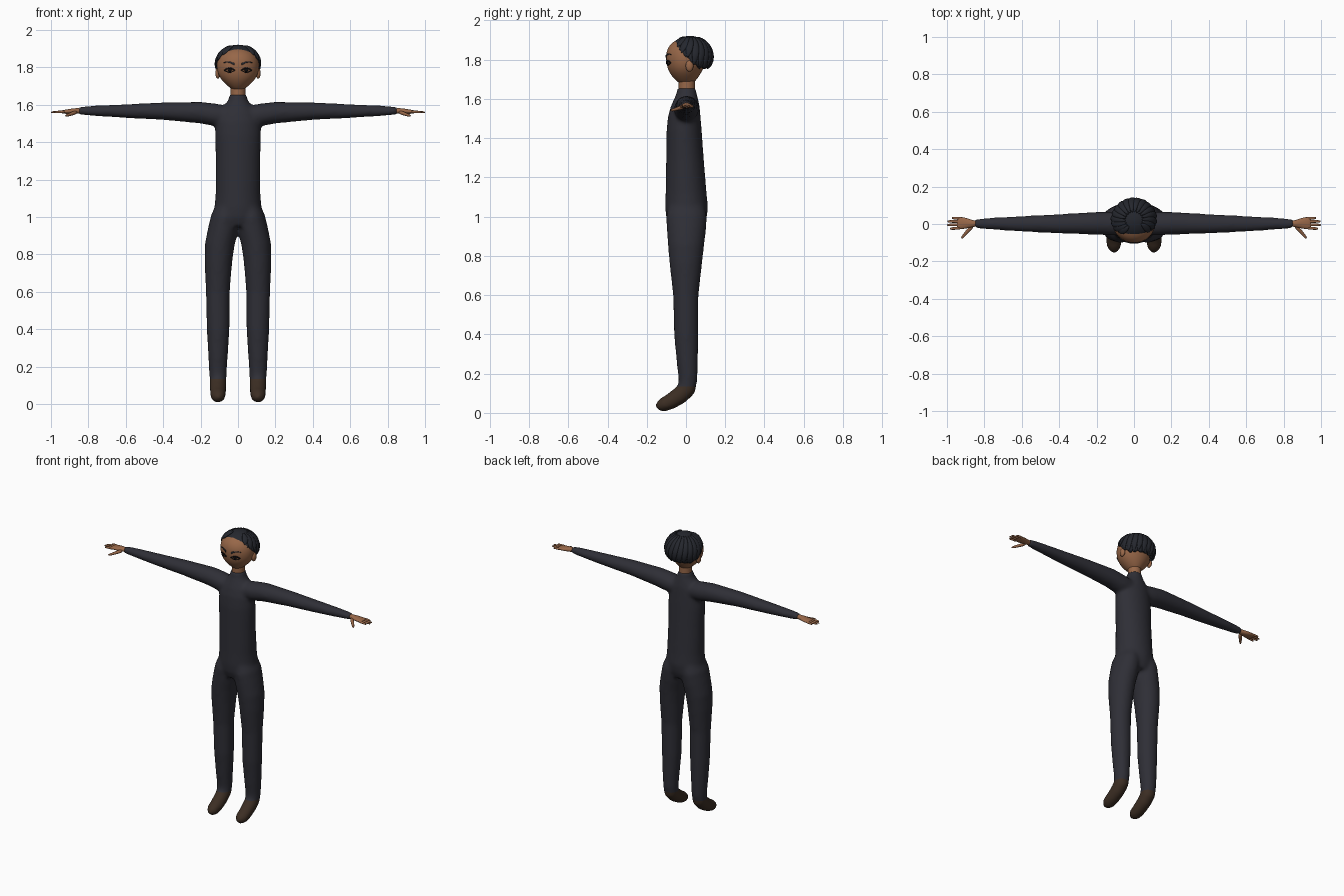
import bpy, bmesh, math
from mathutils import Vector
from mathutils.bvhtree import BVHTree

if "Cube" in bpy.data.objects:
    bpy.data.objects.remove(bpy.data.objects["Cube"])

X, Y, Z = Vector((1, 0, 0)), Vector((0, 1, 0)), Vector((0, 0, 1))


def material(name, rgb):
    m = bpy.data.materials.new(name)
    m.diffuse_color = (*rgb, 1)
    m.use_nodes = True
    m.node_tree.nodes["Principled BSDF"].inputs["Base Color"].default_value = m.diffuse_color
    return m


SUIT = material("charcoal_suit", (0.028, 0.028, 0.037))
SKIN = material("brown_skin", (0.31, 0.135, 0.065))
SHOE = material("dark_brown_shoe", (0.045, 0.027, 0.017))
HAIR = material("black_hair", (0.018, 0.020, 0.027))
INK = material("eye_black", (0.006, 0.005, 0.006))


def finish(bm, name, mats, subsurf=0):
    bmesh.ops.recalc_face_normals(bm, faces=bm.faces[:])
    me = bpy.data.meshes.new(name)
    for f in bm.faces:
        f.smooth = True
    bm.to_mesh(me)
    bm.free()
    for m in mats:
        me.materials.append(m)
    ob = bpy.data.objects.new(name, me)
    bpy.context.scene.collection.objects.link(ob)
    if subsurf:
        mod = ob.modifiers.new("soften", 'SUBSURF')
        mod.levels = mod.render_levels = subsurf
    return ob


def tube(bm, rings, ref, axis=None, n=16):
    """Closed tube through rings of (x, y, z, radius along ref, radius across)."""
    pts = [Vector(r[:3]) for r in rings]
    loops = []
    for i, r in enumerate(rings):
        d = axis or (pts[min(i + 1, len(pts) - 1)] - pts[max(i - 1, 0)]).normalized()
        u = (ref - d * ref.dot(d)).normalized()
        v = d.cross(u)
        loops.append([bm.verts.new(pts[i] + u * r[3] * math.cos(k * math.tau / n)
                                   + v * r[4] * math.sin(k * math.tau / n)) for k in range(n)])
    for a, b in zip(loops, loops[1:]):
        for k in range(n):
            bm.faces.new((a[k], a[(k + 1) % n], b[(k + 1) % n], b[k]))
    bm.faces.new(loops[0][::-1])
    bm.faces.new(loops[-1])


# Bodysuit with shoes: torso, legs and arms fused into one smooth skin
bm = bmesh.new()
torso = [(0.95, .09, -.085, .09), (1.0, .13, -.102, .107), (1.05, .126, -.106, .112),
         (1.12, .12, -.104, .105), (1.3, .119, -.101, .09), (1.44, .123, -.099, .08),
         (1.51, .12, -.092, .074), (1.56, .10, -.078, .07), (1.595, .075, -.063, .063),
         (1.625, .052, -.05, .055), (1.66, .044, -.043, .05)]
tube(bm, [(0, (f + b) / 2, z, w, (b - f) / 2) for z, w, f, b in torso], X, Z, 32)
legs = [(1.06, .055, .06, .003, .09), (1.0, .07, .074, .003, .104), (.93, .081, .08, .002, .1),
        (.85, .098, .079, .0, .092), (.76, .105, .074, -.001, .083), (.6, .108, .064, -.001, .065),
        (.4, .106, .061, .001, .062), (.25, .107, .052, .007, .054), (.17, .107, .047, .01, .048)]
for s in (1, -1):
    rings = [(s * x, y, z, rx, ry) for z, x, rx, y, ry in legs]
    rings += [(s * .107, .003, .122, .045, .048), (s * .107, -.03, .09, .044, .046),
              (s * .107, -.075, .06, .043, .041), (s * .107, -.115, .042, .04, .037),
              (s * .107, -.138, .034, .029, .027), (s * .107, -.152, .028, .012, .012)]
    tube(bm, rings, X, None, 24)
    arm = [(.02, .0, 1.535, .06, .05), (.12, .002, 1.546, .064, .06), (.2, .004, 1.558, .061, .058),
           (.4, .001, 1.566, .052, .047), (.6, .001, 1.566, .042, .037),
           (.8, .002, 1.568, .03, .026), (.855, .002, 1.568, .022, .021)]
    tube(bm, [(s * x, *r) for x, *r in arm], Y, None, 24)
raw = finish(bm, "suit_raw", [])
mod = raw.modifiers.new("fuse", 'REMESH')
mod.mode, mod.voxel_size = 'VOXEL', 0.011
mod = raw.modifiers.new("smooth", 'SMOOTH')
mod.factor, mod.iterations = 0.5, 8
dg = bpy.context.evaluated_depsgraph_get()
dg.update()
bm = bmesh.new()
bm.from_mesh(raw.evaluated_get(dg).to_mesh())
bpy.data.objects.remove(raw)
bmesh.ops.bisect_plane(bm, geom=bm.verts[:] + bm.edges[:] + bm.faces[:],
                       plane_co=(0, 0, .135), plane_no=(0, 0, 1))
for f in bm.faces:
    f.material_index = 1 if f.calc_center_median().z < .135 else 0
finish(bm, "bodysuit_and_shoes", [SUIT, SHOE])

# Hands: palm, four fingers, thumb
for s, side in ((1, "left"), (-1, "right")):
    bm = bmesh.new()
    palm = [(.835, .002, 1.568, .016, .015), (.865, .002, 1.567, .019, .016),
            (.89, .004, 1.565, .028, .015), (.92, .005, 1.563, .034, .012),
            (.94, .005, 1.562, .033, .009), (.947, .005, 1.562, .028, .005)]
    tube(bm, [(s * x, *r) for x, *r in palm], Y, X * s, 12)
    for y0, y1, tip in ((-.021, -.025, .985), (-.004, -.005, 1.0), (.013, .014, .998), (.03, .032, .975)):
        tube(bm, [(s * .92, y0, 1.562, .0085, .008), (s * .955, (y0 + y1) / 2, 1.562, .0085, .0075),
                  (s * (tip - .008), y1, 1.56, .0075, .0065), (s * tip, y1, 1.559, .0035, .003)], Y, None, 8)
    tube(bm, [(s * .862, -.008, 1.562, .012, .012), (s * .885, -.034, 1.553, .012, .011),
              (s * .905, -.056, 1.546, .009, .008), (s * .918, -.072, 1.542, .0075, .007),
              (s * .923, -.078, 1.541, .003, .003)], X, None, 8)
    finish(bm, side + "_hand", [SKIN], 1)

# Neck
bm = bmesh.new()
tube(bm, [(0, .004, z, .04, .042) for z in (1.6, 1.65, 1.7, 1.74)], X, Z, 24)
finish(bm, "neck", [SKIN])

# Head, narrowing to the chin
bm = bmesh.new()
skull = [(1.672, .012, -.018, .016), (1.68, .029, -.034, .036), (1.70, .055, -.059, .056),
         (1.73, .087, -.083, .076), (1.76, .106, -.096, .091), (1.80, .115, -.103, .108),
         (1.84, .112, -.101, .112), (1.87, .098, -.087, .105), (1.89, .076, -.066, .086),
         (1.905, .048, -.04, .06), (1.912, .018, -.01, .03)]
tube(bm, [(0, (f + b) / 2, z, w, (b - f) / 2) for z, w, f, b in skull], X, Z, 32)
head = finish(bm, "head", [SKIN], 1)

# Ears
for s, side in ((1, "left"), (-1, "right")):
    bm = bmesh.new()
    bmesh.ops.create_uvsphere(bm, u_segments=16, v_segments=10, radius=1)
    for v in bm.verts:
        v.co = Vector((s * .108 + v.co.x * .013, .018 + v.co.y * .02, 1.768 + v.co.z * .029))
    finish(bm, side + "_ear", [SKIN])

# Eyes and brows: thin plates laid on the face
dg = bpy.context.evaluated_depsgraph_get()
dg.update()
bvh = BVHTree.FromObject(head, dg)


def on_face(x, z):
    hit = bvh.ray_cast(Vector((x, -1, z)), Y)
    return hit[0] + hit[1] * .003


def stroke(bm, s, pts):
    rows = [[bm.verts.new(on_face(s * x, z + k * w)) for k in (-1, 1)] for x, z, w in pts]
    for a, b in zip(rows, rows[1:]):
        bm.faces.new((a[0], b[0], b[1], a[1]) if s > 0 else (a[1], b[1], b[0], a[0]))


def face_plate(bm, name, mat):
    ob = finish(bm, name, [mat])
    mod = ob.modifiers.new("thickness", 'SOLIDIFY')
    mod.thickness, mod.offset = .003, 0


for s, side in ((1, "left"), (-1, "right")):
    bm = bmesh.new()
    steps = [i / 8 for i in range(9)]
    stroke(bm, s, [(.016 + .056 * t, 1.784 + .012 * math.sin(math.pi * t), .0035) for t in steps])
    stroke(bm, s, [(.02 + .046 * t, 1.782 - .009 * math.sin(math.pi * t), .0018) for t in steps])
    ring = [bm.verts.new(on_face(s * (.043 + .0085 * math.cos(a)), 1.785 + .01 * math.sin(a)))
            for a in [k * s * math.tau / 12 for k in range(12)]]
    bm.faces.new(ring)
    face_plate(bm, side + "_eye", INK)
    bm = bmesh.new()
    stroke(bm, s, [(.018 + .056 * t, 1.816 + .012 * math.sin(2.4 * t), .0015 + .004 * (1 - t)) for t in steps])
    face_plate(bm, side + "_brow", HAIR)

# Hair cap: shell over the crown whose edge height depends on direction
C, R = Vector((0, .02, 1.813)), Vector((.119, .116, .108))
EDGE = ((0, 1.76), (60, 1.757), (85, 1.785), (100, 1.82), (120, 1.855), (145, 1.882), (180, 1.888))


def edge_tilt(a):
    deg = abs(math.degrees((a + math.pi) % math.tau - math.pi))
    for (d0, z0), (d1, z1) in zip(EDGE, EDGE[1:]):
        if deg <= d1:
            z = z0 + (z1 - z0) * (deg - d0) / (d1 - d0)
            break
    else:
        z = EDGE[-1][1]
    return math.acos((z - C.z) / R.z)


def scalp(a, t, lift=1.0):
    return C + Vector((R.x * math.sin(t) * math.sin(a), R.y * math.sin(t) * math.cos(a),
                       R.z * math.cos(t))) * lift


bm = bmesh.new()
N, M = 72, 12
top = bm.verts.new(scalp(0, 0))
prev = None
for j in range(1, M + 2):
    row = []
    for k in range(N):
        a = k * math.tau / N
        limit = edge_tilt(a) + (.06 if k % 4 < 2 else -.02)
        row.append(bm.verts.new(scalp(a, limit * min(j, M) / M, 1 if j <= M else .86)))
    for k in range(N):
        q = (k + 1) % N
        bm.faces.new((prev[k], row[k], row[q], prev[q]) if prev else (top, row[k], row[q]))
    prev = row
finish(bm, "hair_cap", [HAIR])

# Hair locks sweeping from the crown down the back and sides
bm = bmesh.new()
for k in range(17):
    a0 = math.radians(-128 + 16 * k)
    stop = edge_tilt(a0) + (.08 if k % 2 else .0)
    rings = []
    for i, w in enumerate((.004, .014, .019, .021, .017, .002)):
        f = i / 5
        p = scalp(a0 + .22 * (f - 1), .35 + (stop - .35) * f, 1.015)
        rings.append((*p, w, min(.008, w)))
    tube(bm, rings, Vector((math.cos(a0), -math.sin(a0), 0)), None, 8)
finish(bm, "hair_locks", [HAIR], 1)
